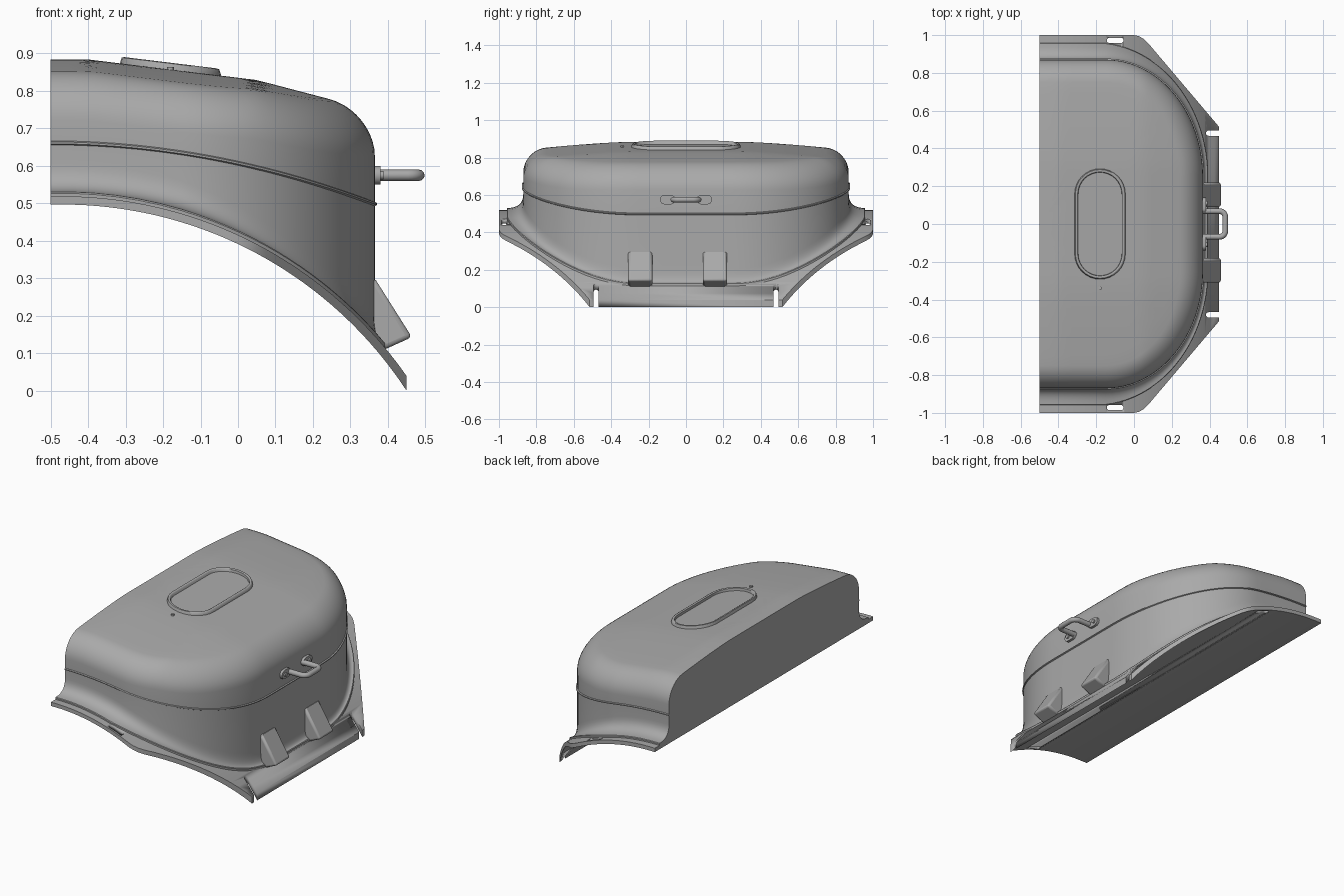
import bpy, bmesh
from math import sin, cos, pi, sqrt, radians
from mathutils import Vector

if "Cube" in bpy.data.objects:
    bpy.data.objects.remove(bpy.data.objects["Cube"])

grey = bpy.data.materials.new("mid grey")
grey.use_nodes = True
grey.diffuse_color = (0.4, 0.4, 0.4, 1)
grey.node_tree.nodes["Principled BSDF"].inputs["Base Color"].default_value = (0.4, 0.4, 0.4, 1)

BACK = -0.5          # flat cut plane
R_IN, R_OUT = 1.1, 1.122   # curved flange radii


def arc_z(x, r):
    return sqrt(r * r - (x + 0.47) ** 2) - 0.603


def smooth(a, b, t):
    t = min(max((t - a) / (b - a), 0), 1)
    return t * t * (3 - 2 * t)


def top_z(x, y):
    """Gently sloping roof that sags toward both ends."""
    slope = 0.122 * max(0, x + 0.4) + 0.14 * max(0, x - 0.05)
    return 0.884 - slope - 0.036 * (max(0, abs(y) - 0.3) / 0.5) ** 1.4


def seam_z(x):
    return 0.66 - 0.218 * (x + 0.5) ** 2


def finish(bm, name, angle=30):
    bmesh.ops.recalc_face_normals(bm, faces=bm.faces)
    me = bpy.data.meshes.new(name)
    bm.to_mesh(me)
    bm.free()
    ob = bpy.data.objects.new(name, me)
    bpy.context.collection.objects.link(ob)
    me.materials.append(grey)
    for o in bpy.context.selected_objects:
        o.select_set(False)
    ob.select_set(True)
    bpy.context.view_layer.objects.active = ob
    bpy.ops.object.shade_smooth_by_angle(angle=radians(angle))
    return ob


def prism(name, pts, push):
    """Solid from a closed loop of 3D points pushed along a vector."""
    bm = bmesh.new()
    a = [bm.verts.new(p) for p in pts]
    b = [bm.verts.new(Vector(p) + Vector(push)) for p in pts]
    bm.faces.new(a)
    bm.faces.new(b)
    for i in range(len(a)):
        j = (i + 1) % len(a)
        bm.faces.new((a[i], a[j], b[j], b[i]))
    return finish(bm, name)


def stadium(half_len, r, n=12):
    """Rounded slot outline, long along the first axis."""
    out = []
    for side in (1, -1):
        for k in range(n + 1):
            t = -pi / 2 + pi * k / n
            out.append((side * (half_len + r * cos(t)), side * r * sin(t)))
    return out


# Body footprint: straight ends, elliptical corners, straight front wall
half = [(BACK + 0.35 * k / 6, 0.87, 0, 1) for k in range(6)]
for k in range(25):
    t = pi / 2 * (1 - k / 24)
    n = Vector((cos(t) / 0.515, sin(t) / 0.62)).normalized()
    half.append((-0.15 + 0.515 * cos(t), 0.25 + 0.62 * sin(t), n.x, n.y))
half += [(0.365, 0.125, 1, 0)]
outline = half + [(0.365, 0, 1, 0)] + [(x, -y, nx, -ny) for x, y, nx, ny in reversed(half)]


def column(x, y, nx, ny):
    """One vertical rib of the body from foot to roof centre."""
    w = 0.085 - 0.06 * nx
    fx, fy = x + nx * w, y + ny * w
    foot = arc_z(fx, R_OUT)
    levels = [(w + 0.003, foot - 0.015), (w + 0.003, foot + 0.008)]
    for k in range(9):                       # foot fillet
        t = k / 8
        levels.append((w * (1 - t) ** 2, foot + 0.012 + 0.075 * t * t))
    s = seam_z(x)
    levels += [(0, s - 0.004), (0.006, s - 0.001), (0.006, s + 0.004), (0, s + 0.007)]
    pts = [(x + nx * o, y + ny * o, z) for o, z in levels]
    r = 0.12
    for k in range(11):                      # shoulder rounding
        t = pi / 2 * k / 10
        d = r * (1 - cos(t))
        px, py = x - nx * d, y - ny * d
        pts.append((px, py, top_z(px, py) - r * (1 - sin(t))))
    for k in range(1, 15):                   # roof
        f = 1 - k / 15
        qx, qy = BACK + (px - BACK) * f, py * f
        pts.append((qx, qy, top_z(qx, qy)))
    return pts


bm = bmesh.new()
ribs = [[bm.verts.new(p) for p in column(*o)] for o in outline]
for a, b in zip(ribs, ribs[1:]):
    for i in range(len(a) - 1):
        bm.faces.new((a[i], b[i], b[i + 1], a[i + 1]))
centre = bm.verts.new((BACK, 0, top_z(BACK, 0)))
for a, b in zip(ribs, ribs[1:]):
    bm.faces.new((a[-1], b[-1], centre))
bm.faces.new(ribs[0] + [centre] + ribs[-1][::-1])   # flat back
finish(bm, "body_cover")


# Curved mounting flange that also closes the underside
def flange_half(x):
    if x <= 0.06:
        return 1 - 0.025 * smooth(0, 0.12, x) * 2
    return 0.975 - (x - 0.06) * 1.18


xs = [BACK + 0.95 * k / 38 for k in range(39)]
bm = bmesh.new()
rows = []
for x in xs:
    h = max(flange_half(x), 0.515)
    rows.append([bm.verts.new((x, sy * h, arc_z(x, r)))
                 for sy, r in ((-1, R_IN), (1, R_IN), (1, R_OUT), (-1, R_OUT))])
for a, b in zip(rows, rows[1:]):
    for i in range(4):
        j = (i + 1) % 4
        bm.faces.new((a[i], a[j], b[j], b[i]))
bm.faces.new(rows[0])
bm.faces.new(rows[-1])
flange = finish(bm, "mounting_flange")

# Bolt slots in the ends and open notches at the front corners
for sy in (1, -1):
    for cx, cy, hl in ((-0.1, 0.972, 0.03), (0.46, 0.481, 0.065)):
        loop = [(cx + u, sy * cy + v, -0.2) for u, v in stadium(hl, 0.014)]
        cutter = prism("slot_cutter", loop, (0, 0, 1))
        cutter.hide_render = True
        mod = flange.modifiers.new("slot", "BOOLEAN")
        mod.operation = "DIFFERENCE"
        mod.solver = "EXACT"
        mod.object = cutter
        bpy.context.view_layer.objects.active = flange
        bpy.ops.object.modifier_apply(modifier=mod.name)
        bpy.data.objects.remove(cutter)

# Raised oval rim on the roof
bm = bmesh.new()
loops = []
for r, dz in ((0.136, -0.01), (0.134, 0.004), (0.130, 0.016), (0.124, 0.018), (0.117, 0.014), (0.114, -0.01)):
    ring = []
    for v, u in stadium(0.158, r, 16):
        ring.append(bm.verts.new((-0.18 + u, v, top_z(-0.18 + u, 0) + dz)))
    loops.append(ring)
for a, b in zip(loops, loops[1:]):
    for i in range(len(a)):
        j = (i + 1) % len(a)
        bm.faces.new((a[i], a[j], b[j], b[i]))
finish(bm, "oval_rim", 50)

# Small pin beside the rim
pin = [(-0.18 + 0.009 * cos(t * pi / 6), -0.34 + 0.009 * sin(t * pi / 6), 0.84) for t in range(12)]
prism("roof_pin", pin, (0, 0, 0.024))

# Wedge brackets at the foot of the front wall
for i, cy in enumerate((-0.245, 0.155)):
    wedge = [(0.34, 0.295), (0.368, 0.295), (0.464, 0.143), (0.395, 0.112), (0.34, 0.15)]
    bracket = prism(f"bracket_{i + 1}", [(x, cy - 0.065, z) for x, z in wedge], (0, 0.13, 0))
    bev = bracket.modifiers.new("soft edges", "BEVEL")
    bev.width, bev.segments = 0.012, 3
    bev.limit_method = "ANGLE"
    bev.angle_limit = radians(60)

# Handle: mounting pads, rivets and bent rod
HZ = 0.575
for sy, side in ((1, "left"), (-1, "right")):
    pad = [(0.355, sy * 0.098 + u, HZ + v) for u, v in stadium(0.016, 0.025)]
    prism(f"handle_pad_{side}", pad, (0.025, 0, 0))
    rivet = [(0.36, sy * 0.11 + u, HZ + v) for u, v in stadium(0, 0.011)]
    prism(f"handle_rivet_{side}", rivet, (0.028, 0, 0))

cu = bpy.data.curves.new("handle_rod", "CURVE")
cu.dimensions = "3D"
cu.bevel_depth = 0.015
cu.bevel_resolution = 4
path = [(0.365, 0.068)]
for k in range(7):
    t = pi / 2 * k / 6
    path.append((0.453 + 0.03 * sin(t), 0.038 + 0.03 * cos(t)))
path += [(x, -y) for x, y in reversed(path)]
sp = cu.splines.new("POLY")
sp.points.add(len(path) - 1)
for p, (x, y) in zip(sp.points, path):
    p.co = (x, y, HZ, 1)
cu.materials.append(grey)
rod = bpy.data.objects.new("handle_rod", cu)
bpy.context.collection.objects.link(rod)
